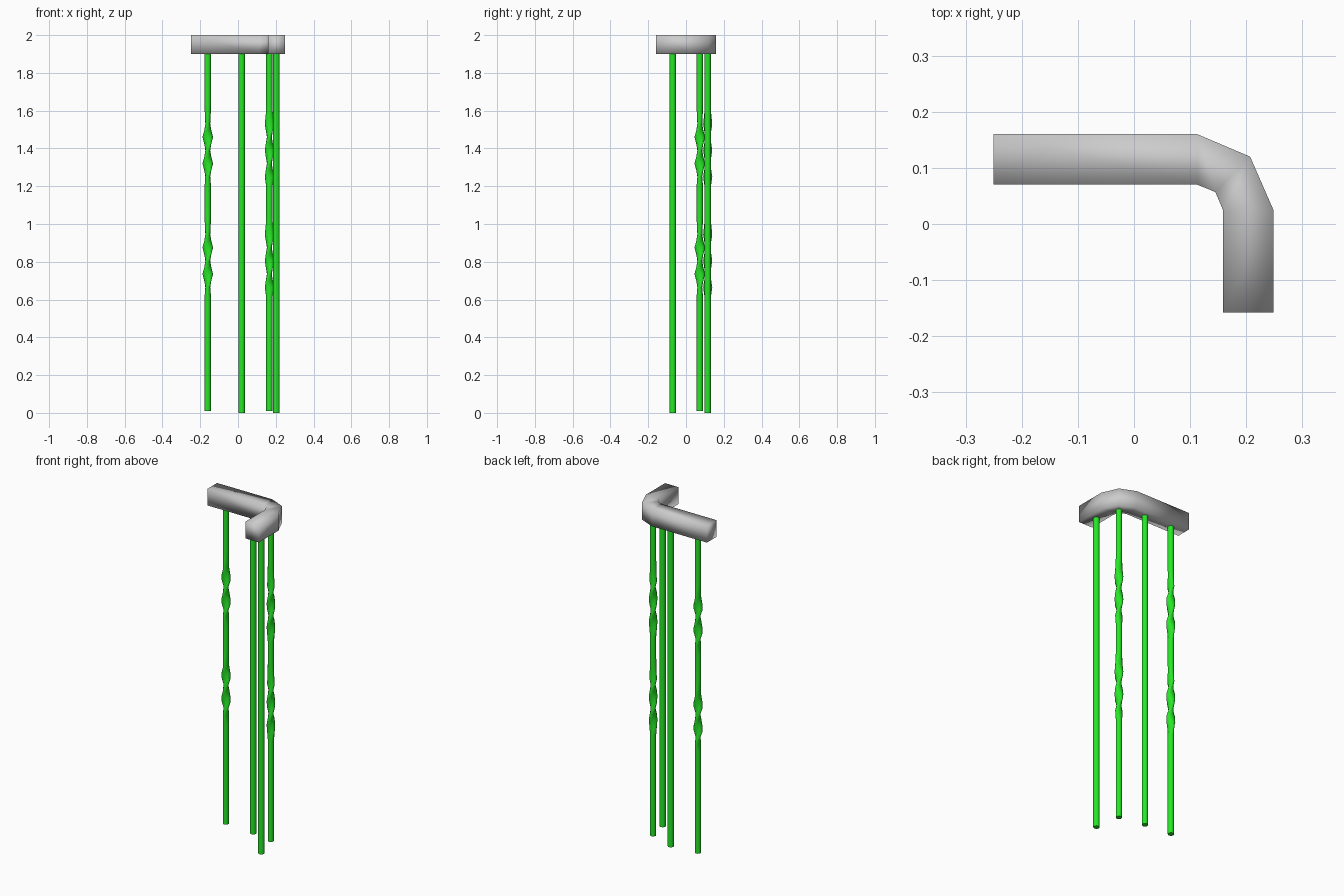
import bpy
import math

if "Cube" in bpy.data.objects:
    bpy.data.objects.remove(bpy.data.objects["Cube"])

green = bpy.data.materials.new("green_paint")
green.diffuse_color = (0.02, 0.8, 0.02, 1)
green.use_nodes = True
green.node_tree.nodes["Principled BSDF"].inputs["Base Color"].default_value = green.diffuse_color


def loft(name, rings, material=None):
    """Skin a list of equal-sized rings and cap both ends."""
    n = len(rings[0])
    verts = [v for ring in rings for v in ring]
    faces = [(r * n + i, r * n + (i + 1) % n, (r + 1) * n + (i + 1) % n, (r + 1) * n + i)
             for r in range(len(rings) - 1) for i in range(n)]
    faces += [tuple(reversed(range(n))), tuple(range(len(verts) - n, len(verts)))]
    mesh = bpy.data.meshes.new(name)
    mesh.from_pydata(verts, [], faces)
    mesh.update()
    ob = bpy.data.objects.new(name, mesh)
    bpy.context.collection.objects.link(ob)
    if material:
        mesh.materials.append(material)
    mesh.shade_smooth()
    return ob


# Handrail: square section swept round the corner (outer and inner plan points)
outer = [(-0.25, 0.16), (0.113, 0.16), (0.207, 0.12), (0.249, 0.024), (0.249, -0.158)]
inner = [(-0.25, 0.07), (0.113, 0.07), (0.145, 0.057), (0.159, 0.024), (0.159, -0.158)]
loft("handrail", [[(*o, 1.9), (*o, 2.0), (*i, 2.0), (*i, 1.9)]
                  for o, i in zip(outer, inner)])


def baluster(name, x, y, bottom, sections, sides=12):
    """Round bar; each section is (height, half width, half depth, twist angle)."""
    rings = []
    for z, a, b, turn in [(bottom, 0.017, 0.017, 0)] + sections + [(1.905, 0.017, 0.017, 0)]:
        ring = []
        for k in range(sides):
            t = 2 * math.pi * k / sides - turn
            u, v = a * math.cos(t), b * math.sin(t)
            ring.append((x + u * math.cos(turn) - v * math.sin(turn),
                         y + u * math.sin(turn) + v * math.cos(turn), z))
        rings.append(ring)
    ob = loft(name, rings, green)
    bpy.context.view_layer.objects.active = ob
    ob.select_set(True)
    bpy.ops.object.shade_smooth_by_angle(angle=math.radians(50))
    ob.select_set(False)


def twists(start):
    """Two flattened, twisted stretches starting at a given angle."""
    out = []
    for base in (0.665, 1.25):
        out.append((base - 0.05, 0.017, 0.017, 0))
        for k in range(9):
            wide = 0.028 if k in (2, 6) else 0.024
            out.append((base + 0.035 * k, wide, 0.013, start + k * math.pi / 4))
        out.append((base + 0.34, 0.018, 0.016, start))
        out.append((base + 0.40, 0.017, 0.017, 0))
    return out


# Plain and twisted balusters
baluster("plain_baluster_back", 0.02, 0.115, 0.0, [])
baluster("plain_baluster_side", 0.203, -0.07, 0.0, [])
baluster("twisted_baluster_end", -0.16, 0.115, 0.01, twists(math.pi / 2))
baluster("twisted_baluster_corner", 0.166, 0.073, 0.01, twists(0))
